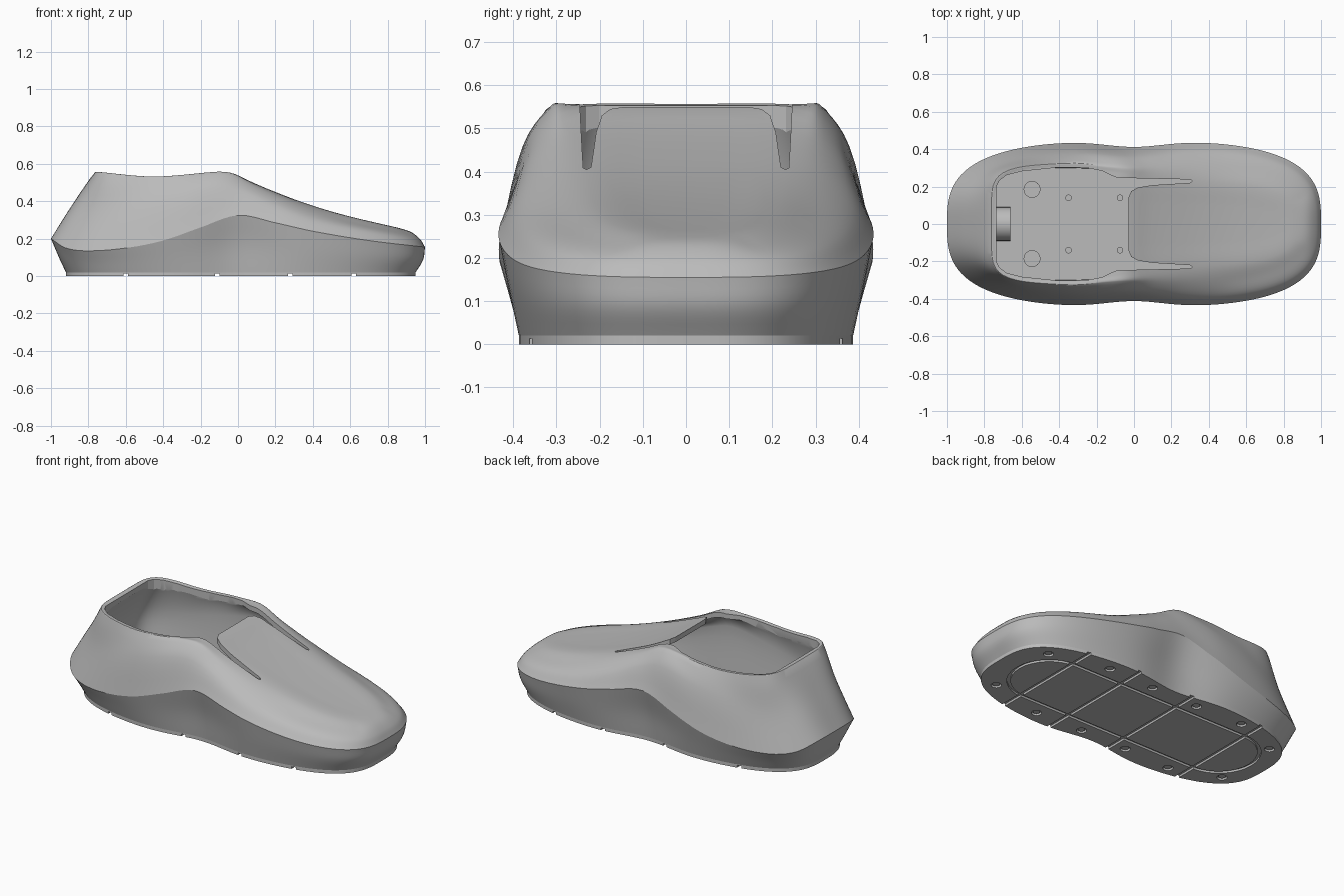
import bpy, bmesh, math
from mathutils import Matrix, Vector

if "Cube" in bpy.data.objects:
    bpy.data.objects.remove(bpy.data.objects["Cube"])

grey = bpy.data.materials.new("plain grey")
grey.use_nodes = True
COLOUR = (0.5, 0.5, 0.5, 1)
grey.diffuse_color = COLOUR
grey.node_tree.nodes["Principled BSDF"].inputs["Base Color"].default_value = COLOUR

N = 144       # points round the shoe


def curve(points):
    """Smooth function through (x, value) points."""
    def slope(i):
        a, b = points[max(i - 1, 0)], points[min(i + 1, len(points) - 1)]
        return (b[1] - a[1]) / (b[0] - a[0])

    def f(x):
        if x <= points[0][0]:
            return points[0][1]
        for i, (p, q) in enumerate(zip(points, points[1:])):
            if x <= q[0]:
                h = q[0] - p[0]
                return hermite(p[1], q[1], slope(i) * h, slope(i + 1) * h, (x - p[0]) / h)
        return points[-1][1]
    return f


def hermite(p, q, m, n, t):
    return (p * (2*t**3 - 3*t*t + 1) + m * (t**3 - 2*t*t + t)
            + q * (3*t*t - 2*t**3) + n * (t**3 - t*t))


welt_z = curve([(-1, .2), (-.92, .15), (-.8, .135), (-.6, .15), (-.4, .19), (-.2, .26),
                (0, .325), (.2, .285), (.4, .24), (.7, .19), (1, .155)])
seam_z = curve([(-.9, .36), (-.8, .345), (-.6, .37), (-.4, .41), (-.1, .475), (.05, .44),
                (.2, .375), (.4, .305), (.6, .26), (.97, .195)])
top_z = curve([(-.76, .555), (-.45, .53), (-.1, .556), (-.03, .55), (.07, .503), (.17, .46),
               (.33, .398), (.49, .346), (.65, .304), (.8, .27), (.9, .248)])
top_w = curve([(-.5, .325), (-.3, .328), (-.15, .312), (0, .305), (.4, .315), (.9, .3)])
crown_w = curve([(-.3, .305), (-.1, .275), (.1, .245), (.4, .23)])
edge_drop = curve([(-.1, 0), (.1, .015), (.5, .025), (.9, .015)])


def ring(x0, x1, width, z, waist=0.0, d=0.0, dz=0.0, back=3.0):
    """Squared oval outline; width and z may vary along the shoe, back squares the heel."""
    x0, x1 = x0 + d, x1 - d
    pts = []
    for i in range(N):
        a = 2 * math.pi * i / N
        c, s = math.cos(a), math.sin(a)
        power = 3.1 if c > 0 else back
        r = (abs(c)**power + abs(s)**power) ** (-1 / power)
        x = (x0 + x1) / 2 + (x1 - x0) / 2 * r * c
        w = (width(x) if callable(width) else width) - d
        w *= 1 - waist * math.exp(-(x / .22)**2)
        pts.append(Vector((x, w * r * s, (z(x) if callable(z) else z) - dz)))
    return pts


def blend(rings, steps=5):
    """Add smooth in-between rings."""
    out = []
    for k in range(len(rings) - 1):
        near = [rings[min(max(k + j, 0), len(rings) - 1)] for j in (-1, 0, 1, 2)]
        for s in range(steps):
            row = []
            for p, q, r, u in zip(*near):
                h = (r - q).length
                m = (r - p) * (h / ((q - p).length + h))
                n = (u - q) * (h / ((u - r).length + h))
                row.append(hermite(q, r, m, n, s / steps))
            out.append(row)
    return out + [rings[-1]]


def finish(name, bm):
    bmesh.ops.recalc_face_normals(bm, faces=bm.faces)
    me = bpy.data.meshes.new(name)
    bm.to_mesh(me)
    bm.free()
    me.materials.append(grey)
    ob = bpy.data.objects.new(name, me)
    bpy.context.collection.objects.link(ob)
    smooth(ob)
    return ob


def smooth(ob):
    bpy.ops.object.select_all(action='DESELECT')
    ob.select_set(True)
    bpy.context.view_layer.objects.active = ob
    bpy.ops.object.shade_smooth_by_angle(angle=math.radians(25))


def loft(name, rings):
    bm = bmesh.new()
    rows = [[bm.verts.new(p) for p in r] for r in rings]
    for a, b in zip(rows, rows[1:]):
        for i in range(N):
            j = (i + 1) % N
            bm.faces.new((a[i], a[j], b[j], b[i]))
    for r in (rows[0], rows[-1]):     # caps: strips from side to side
        for i in range(N // 2):
            loop = [r[i], r[i + 1], r[N - i - 1], r[-i]]
            bm.faces.new(list(dict.fromkeys(loop)))
    return finish(name, bm)


def prism(name, outline, z0, z1):
    bm = bmesh.new()
    f = bm.faces.new([bm.verts.new((x, y, z0)) for x, y in outline])
    top = bmesh.ops.extrude_face_region(bm, geom=[f])
    bmesh.ops.translate(bm, vec=(0, 0, z1 - z0),
                        verts=[v for v in top["geom"] if isinstance(v, bmesh.types.BMVert)])
    return finish(name, bm)


def disc(name, x, y, r, z0, z1):
    turn = [2 * math.pi * i / 24 for i in range(24)]
    return prism(name, [(x + r * math.cos(a), y + r * math.sin(a)) for a in turn], z0, z1)


def cut(ob, cutter):
    mod = ob.modifiers.new("cut", 'BOOLEAN')
    mod.operation, mod.solver, mod.object = 'DIFFERENCE', 'EXACT', cutter
    bpy.ops.object.select_all(action='DESELECT')
    bpy.context.view_layer.objects.active = ob
    ob.select_set(True)
    bpy.ops.object.modifier_apply(modifier=mod.name)
    bpy.data.objects.remove(cutter)


# Shell: flared lower wall up to the welt crease, then the upper
def crown(d=0.0, dz=0.0):
    return [ring(-.765, .93, top_w, lambda x: top_z(x) - edge_drop(x), 0, d, dz, 6),
            ring(-.745, .87, crown_w, top_z, 0, d, dz, 6),
            ring(-.72, .78, .1, top_z, 0, d, dz, 6)]


welt = ring(-1, 1, .442, welt_z, .068)
lower = [ring(-.92, .95, .396, .02, .12),
         ring(-.955, .99, .42, lambda x: .01 + welt_z(x) * .5, .115), welt]
seam = ring(-.9, .975, .392, seam_z, .075, back=3.2)
shell = loft("shoe_shell", blend(lower)[:-1] + blend([welt, seam] + crown()))

# Hollow inside, with steep walls and a square heel
FLOOR = .12
inner = [ring(-.82, .91, .3, FLOOR, .03, back=6),
         ring(-.815, .94, .318, seam_z, .03, dz=.02, back=6)]
cut(shell, loft("cavity", blend(inner + crown(.028, .03))))

# Foot opening with the two slots beside the tongue
half = [(-.735, .2), (-.72, .232), (-.68, .262), (-.6, .282), (-.4, .303), (-.25, .3), (-.17, .284),
        (-.13, .264), (-.09, .247), (.3, .238), (.312, .23), (.3, .22), (.1, .208), (.02, .195),
        (-.015, .175), (-.03, .14)]
cut(shell, prism("opening", half + [(x, -y) for x, y in reversed(half)], .3, .75))
smooth(shell)

# Outsole with tread grooves and screw holes
outsole = loft("outsole", [ring(-.92, .95, .396, 0, .12), ring(-.92, .95, .396, .021, .12)])
for x in (-.6, -.11, .28, .62):
    a, b = x - .012, x + .012
    cut(outsole, prism("groove", [(a, -.6), (b, -.6), (b, .6), (a, .6)], -.02, .013))


def stadium(grow):
    r, pts = .22 + grow, []
    for cx, start in ((.6, -90), (-.6, 90)):
        for i in range(17):
            a = math.radians(start + 180 * i / 16)
            pts.append((cx + r * math.cos(a), r * math.sin(a)))
    return pts


track = prism("track", stadium(.01), -.02, .0125)
cut(track, prism("track_core", stadium(-.01), -.05, .05))
cut(outsole, track)
for side in (-1, 1):
    for x, y in ((.79, .22), (.43, .31), (.12, .3), (-.19, .3), (-.5, .31), (-.79, .2)):
        cut(outsole, disc("screw_hole", x, y * side, .028, -.02, .014))
        disc("screw", x, y * side, .02, .006, .0145)
smooth(outsole)

# Rounded heel tab on the insole against the back wall
tab = disc("heel_tab", 0, 0, .09, -.82, -.66)
tab.data.transform(Matrix.Translation((0, 0, FLOOR + .01)) @ Matrix.Rotation(math.pi / 2, 4, 'Y'))

# Pads on the insole
for side in (-1, 1):
    disc("insole_pad", -.545, .185 * side, .045, FLOOR - .005, FLOOR + .01)
    for x in (-.35, -.075):
        disc("insole_peg", x, .14 * side, .017, FLOOR - .005, FLOOR + .01)
